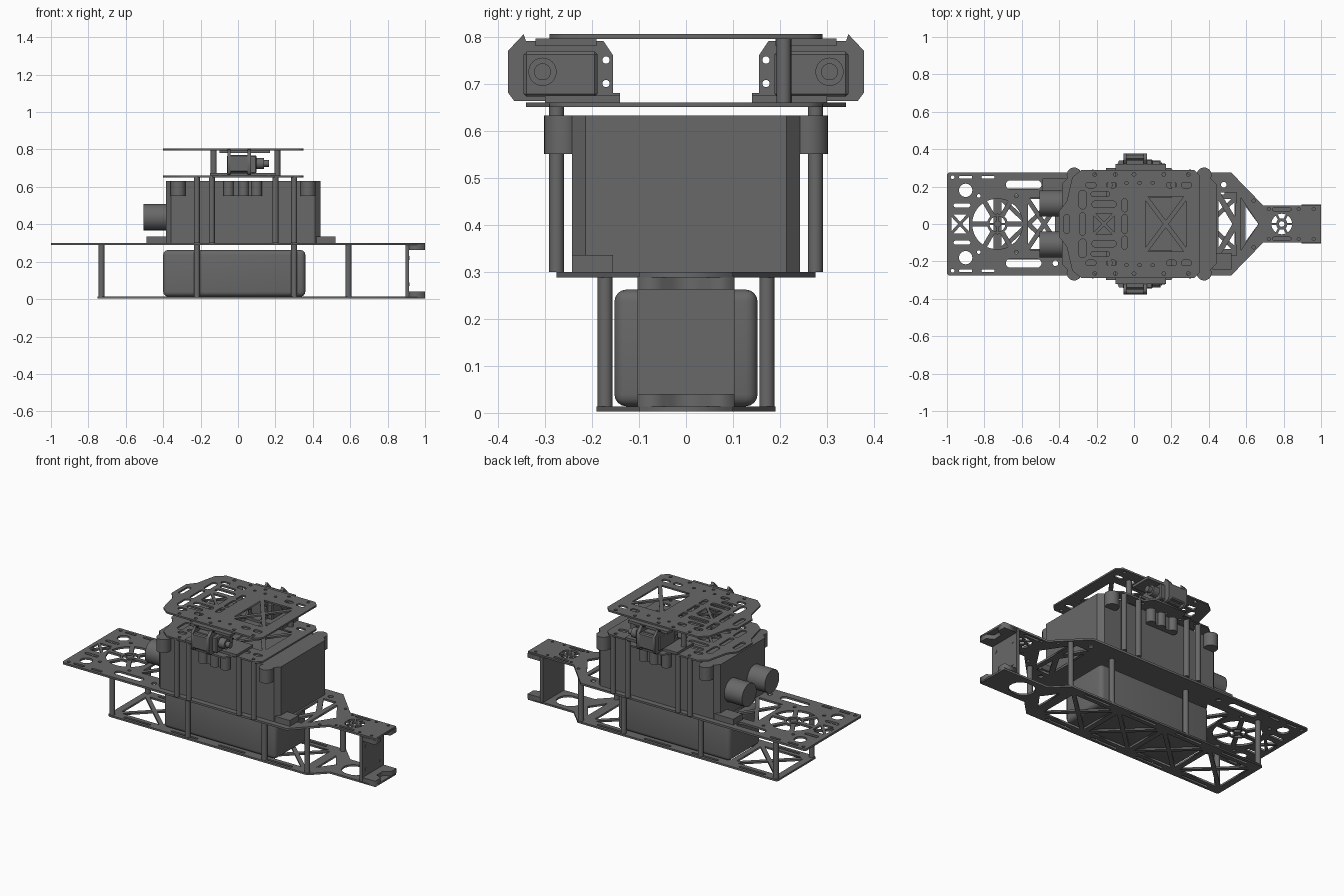
import bpy, bmesh, math
from mathutils import Matrix, Vector

if "Cube" in bpy.data.objects:
    bpy.data.objects.remove(bpy.data.objects["Cube"])

mat = bpy.data.materials.new("dark grey")
mat.diffuse_color = (0.14, 0.14, 0.14, 1)
mat.use_nodes = True
mat.node_tree.nodes["Principled BSDF"].inputs["Base Color"].default_value = mat.diffuse_color
YZ = Matrix(((0, 0, 1), (1, 0, 0), (0, 1, 0))).to_4x4()


def add(name, me):
    me.name = name
    ob = bpy.data.objects.new(name, me)
    bpy.context.collection.objects.link(ob)
    me.materials.clear()
    me.materials.append(mat)
    return ob


def plate(name, loops, z0, z1, m=Matrix()):
    """Flat sheet: first loop is the outline, the others are holes."""
    cu = bpy.data.curves.new(name, 'CURVE')
    cu.dimensions, cu.fill_mode, cu.extrude = '2D', 'BOTH', (z1 - z0) / 2
    for pts in loops:
        sp = cu.splines.new('POLY')
        sp.points.add(len(pts) - 1)
        for p, q in zip(sp.points, pts):
            p.co = (q[0], q[1], 0, 1)
        sp.use_cyclic_u = True
    tmp = bpy.data.objects.new("tmp", cu)
    bpy.context.collection.objects.link(tmp)
    dg = bpy.context.evaluated_depsgraph_get()
    me = bpy.data.meshes.new_from_object(tmp.evaluated_get(dg))
    bpy.data.objects.remove(tmp)
    me.transform(m @ Matrix.Translation((0, 0, (z0 + z1) / 2)))
    return add(name, me)


def box(name, x, y, z, bevel=0, seg=1, vertical=False):
    bm = bmesh.new()
    bmesh.ops.create_cube(bm, size=1)
    for v in bm.verts:
        v.co = Vector([a[0] + (c + .5) * (a[1] - a[0]) for a, c in zip((x, y, z), v.co)])
    if bevel:
        es = [e for e in bm.edges if not vertical
              or abs(e.verts[0].co.z - e.verts[1].co.z) > 1e-4]
        bmesh.ops.bevel(bm, geom=es, offset=bevel, segments=seg, profile=.5, affect='EDGES')
    me = bpy.data.meshes.new(name)
    bm.to_mesh(me)
    bm.free()
    return add(name, me)


def smooth(ob):
    bpy.ops.object.select_all(action='DESELECT')
    ob.select_set(True)
    bpy.context.view_layer.objects.active = ob
    bpy.ops.object.shade_smooth_by_angle()


def cyl(name, a, b, r, n=24):
    a, b = Vector(a), Vector(b)
    bm = bmesh.new()
    q = (b - a).to_track_quat('Z', 'Y').to_matrix().to_4x4()
    bmesh.ops.create_cone(bm, cap_ends=True, segments=n, radius1=r, radius2=r,
                          depth=(b - a).length, matrix=Matrix.Translation((a + b) / 2) @ q)
    me = bpy.data.meshes.new(name)
    bm.to_mesh(me)
    bm.free()
    ob = add(name, me)
    smooth(ob)
    return ob


# --- hole shapes ---
def circ(x, y, r, n=16):
    return [(x + r * math.cos(2 * math.pi * i / n), y + r * math.sin(2 * math.pi * i / n)) for i in range(n)]


def slot(x, y, w, h):
    r, out = min(w, h) / 2, []
    for k, (sx, sy) in enumerate(((1, 1), (-1, 1), (-1, -1), (1, -1))):
        for i in range(4):
            t = math.pi / 2 * (k + (i + .5) / 4)
            out.append((x + sx * (w / 2 - r) + r * math.cos(t), y + sy * (h / 2 - r) + r * math.sin(t)))
    return out


def tri(a, b, c, g=.012):
    p = [Vector(v) for v in (a, b, c)]
    L = [(p[1] - p[2]).length, (p[2] - p[0]).length, (p[0] - p[1]).length]
    s = sum(L)
    inc = (p[0] * L[0] + p[1] * L[1] + p[2] * L[2]) / s
    r = abs((p[1] - p[0]).cross(p[2] - p[0])) / s
    return [tuple(inc + (v - inc) * (r - g) / r) for v in p]


def xcell(x0, x1, y0, y1, g=.012):
    c = ((x0 + x1) / 2, (y0 + y1) / 2)
    k = [(x0, y0), (x1, y0), (x1, y1), (x0, y1)]
    return [tri(k[i], k[(i + 1) % 4], c, g) for i in range(4)]


def ring(x, y, r0, r1, n, gap):
    out = []
    for k in range(n):
        pts = []
        for r, rev in ((r0, 1), (r1, -1)):
            d = gap / 2 / r
            ts = [2 * math.pi * k / n + d + (2 * math.pi / n - 2 * d) * i / 6 for i in range(7)]
            pts += [(x + r * math.cos(t), y + r * math.sin(t)) for t in ts[::rev]]
        out.append(pts)
    return out


def sym(half):
    return half + [(x, -y) for x, y in reversed(half)]


# --- main deck ---
deck = [sym([(-1, .265), (-.99, .275), (.52, .275), (.69, .10), (1, .10)])]
deck += ring(-.73, 0, .055, .135, 6, .026) + ring(-.73, 0, .018, .042, 4, .012)
deck += xcell(-.985, -.875, -.06, .06, .008) + xcell(-.58, -.38, -.15, .15)
deck += ring(.79, 0, .03, .055, 6, .012) + [circ(.79, 0, .015)]
deck += [tri((.44, .17), (.44, -.17), (.54, 0)), tri((.56, .18), (.56, -.18), (.68, 0))]
for s in (1, -1):
    deck += [circ(-.9, s * .18, .036), slot(-.59, s * .21, .19, .048), circ(-.42, s * .21, .015),
             circ(.48, s * .21, .015), circ(.64, s * .125, .009), slot(-.92, s * .1, .09, .022),
             tri((.44, s * .18), (.56, s * .18), (.55, 0)), slot(.79, s * .078, .1, .016)]
    deck += [slot(x, s * .25, .07, .016) for x in (-.9, -.78)] + [circ(-.97, s * .25, .01)]
    deck += [circ(x, s * .15, .01, 10) for x in (-.83, -.63)]
    deck += [circ(x, s * .08, .008, 10) for x in (.72, .88, .96)]
plate("main_deck", deck, .288, .3)

# --- bottom plate ---
low = [sym([(-.75, .18), (-.74, .19), (.6, .19), (.69, .10), (1, .10)])]
for i in range(4):
    x = -.72 + i * .32
    low += xcell(x, x + .31, -.145, .145)
    low += [slot(x + .155, s * .166, .18, .015) for s in (1, -1)]
low += [tri((.585, .13), (.585, -.13), (.68, 0)), slot(.79, 0, .15, .13)]
plate("bottom_plate", low, .003, .014)

# --- lower posts and battery ---
for s in (1, -1):
    for x in (-.73, -.22, .30, .59):
        cyl("lower_post", (x, s * .172, .012), (x, s * .172, .29), .016, 16)
smooth(box("battery", (-.4, .36), (-.152, .152), (.014, .262), .025, 4))

# --- tail bracket ---
box("tail_bracket_web", (.895, .915), (-.103, .103), (.012, .29))
for z in (.012, .262):
    plate("tail_bracket_flange", [[(.91, -.103), (1, -.103), (1, -.05), (.96, -.03), (.96, .03),
          (1, .05), (1, .103), (.91, .103)]], z, z + .028)
for y in (-.07, .07):
    for z in (.08, .22):
        cyl("bracket_screw", (.914, y, z), (.917, y, z), .01, 12)

# --- main case with lugs, feet and two barrels ---
box("main_case", (-.385, .44), (-.242, .242), (.3, .632), .028, 1, True)
box("front_foot", (.42, .52), (-.242, -.155), (.3, .336))
box("rear_foot", (-.49, -.36), (.155, .242), (.3, .336))
for s in (1, -1):
    for x in (-.32, .375):
        cyl("corner_lug", (x, s * .262, .55), (x, s * .262, .632), .04)
    for x in (-.05, .03, .1):
        cyl("side_lug", (x, s * .262, .55), (x, s * .262, .632), .028)
    box("lug_web", (-.07, .12), tuple(sorted((s * .23, s * .268))), (.55, .632))
    cyl("rear_barrel", (-.505, s * .11, .438), (-.37, s * .11, .438), .07, 32)
    for x in (-.22, -.14, .20, .30):
        cyl("upper_post", (x, s * .275, .3), (x, s * .275, .655), .016, 16)


# --- two upper plates ---
def upper(wing):
    p = [(-.4, .07), (-.36, .12), (-.33, .25), (-.28, .29)]
    p += [(-.1, .29), (-.08, wing), (.14, wing), (.17, .29)] if wing > .3 else []
    out = [sym(p + [(.32, .29), (.35, .26)])]
    out += xcell(.05, .29, -.16, .16) + xcell(-.225, -.095, -.065, .065, .008)
    out += [slot(-.275, 0, .03, .12), slot(-.05, 0, .03, .1), slot(-.36, 0, .03, .1)]
    for s in (1, -1):
        out += [slot(-.16, s * .105, .13, .036), slot(-.05, s * .1, .03, .07),
                slot(-.275, s * .13, .04, .1), slot(-.18, s * .16, .1, .028)]
        out += [circ(x, s * .265, .01, 10) for x in (-.21, -.1, 0, .16, .29)]
        out += [slot(x, s * .208, .055, .03) for x in (-.23, -.12, .2, .28)]
        out += [circ(x, s * .22, .009, 10) for x in (-.04, .03, .1)]
    return out


plate("lower_shelf", upper(.34), .65, .66)
plate("top_shelf", upper(.29), .795, .805)
for x in (-.13, .21):
    for y in (-.208, .208):
        if (x, y) != (.21, -.208):
            cyl("shelf_post", (x, y, .655), (x, y, .8), .016, 16)

# --- servos between the shelves ---
for s in (1, -1):
    def sp(a, b):
        return tuple(sorted((s * a, s * b)))
    ear = [(.155, .68), (.155, .76), (.175, .79), (.34, .79), (.345, .805), (.378, .77),
           (.378, .68), (.365, .663), (.14, .663), (.14, .68)]
    holes = [circ(y, z, .008, 10) for y in (.17, .362) for z in (.70, .75)]
    loops = [[(s * y, z) for y, z in l] for l in [ear] + holes]
    plate("servo_ear", loops, .05, .07, YZ)
    plate("servo_ear", loops, -.055, -.04, YZ)
    box("servo_body", (-.06, .10), sp(.188, .345), (.672, .768), .006)
    box("servo_outer_cover", (-.055, .07), sp(.345, .376), (.68, .77), .006)
    box("servo_base", (-.15, .20), sp(.14, .30), (.66, .675))
    box("servo_cap", (-.10, .17), sp(.19, .32), (.78, .796))
    cyl("servo_boss", (.09, s * .305, .725), (.14, s * .305, .725), .03)
    cyl("servo_shaft", (.13, s * .305, .725), (.165, s * .305, .725), .018)
